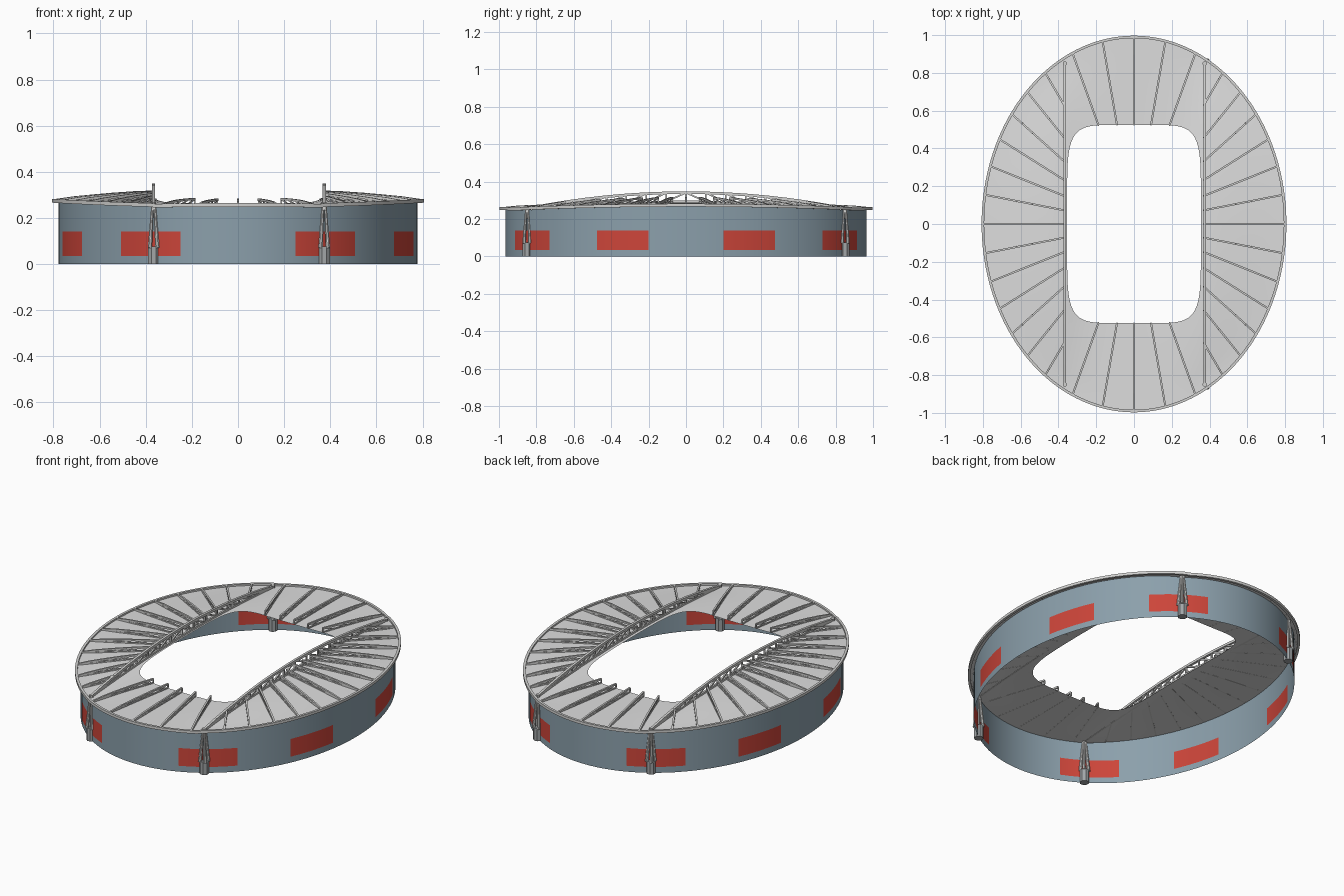
import bpy
import bmesh
from math import sin, cos, radians, sqrt, pi
from mathutils import Matrix, Vector

if "Cube" in bpy.data.objects:
    bpy.data.objects.remove(bpy.data.objects["Cube"])

RIM_X, RIM_Y = 0.8, 0.99
WALL_X, WALL_Y = 0.778, 0.965
HOLE_X, HOLE_Y = 0.354, 0.525
TRUSS_X, TRUSS_Y = 0.37, 0.85
SHIFT = 0.004  # the trusses sit slightly towards +x


def material(name, rgb):
    m = bpy.data.materials.new(name)
    m.use_nodes = True
    m.diffuse_color = (*rgb, 1)
    m.node_tree.nodes["Principled BSDF"].inputs["Base Color"].default_value = (*rgb, 1)
    return m


WALL = material("blue grey cladding", (0.26, 0.35, 0.41))
RED = material("red panel", (0.61, 0.06, 0.042))
ROOF = material("light grey roof", (0.73, 0.73, 0.73))
STEEL = material("pale grey steel", (0.64, 0.64, 0.63))
PIER = material("grey concrete", (0.36, 0.38, 0.39))


def finish(name, bm, mats, smooth=False):
    mesh = bpy.data.meshes.new(name)
    bm.normal_update()
    bm.to_mesh(mesh)
    bm.free()
    for m in mats:
        mesh.materials.append(m)
    ob = bpy.data.objects.new(name, mesh)
    bpy.context.collection.objects.link(ob)
    if smooth:
        bpy.ops.object.select_all(action="DESELECT")
        ob.select_set(True)
        bpy.context.view_layer.objects.active = ob
        bpy.ops.object.shade_smooth_by_angle(angle=radians(30))


def bar(bm, a, b, r, r_end=None, sides=4):
    """Straight bar between two points, with a flat side upwards."""
    a, b = Vector(a), Vector(b)
    made = bmesh.ops.create_cone(bm, cap_ends=True, segments=sides, radius1=r,
                                 radius2=r if r_end is None else r_end,
                                 depth=(b - a).length)
    turn = (b - a).to_track_quat("Z", "Y").to_matrix().to_4x4()
    turn.translation = (a + b) / 2
    bmesh.ops.transform(bm, matrix=turn @ Matrix.Rotation(pi / sides, 4, "Z"),
                        verts=made["verts"])


def grid(bm, rows):
    """Closed rings of points joined by quads; returns faces by ring."""
    rings = [[bm.verts.new(p) for p in row] for row in rows]
    bands = []
    for low, high in zip(rings, rings[1:]):
        n = len(low)
        bands.append([bm.faces.new((low[i], low[(i + 1) % n], high[(i + 1) % n], high[i]))
                      for i in range(n)])
    return bands


def arch_z(y):
    return 0.25 + 0.039 * max(0, 1 - (y / TRUSS_Y) ** 2)


def roof_z(x, y):
    ax = abs(x)
    if ax < TRUSS_X:
        return 0.254 + (arch_z(y) - 0.254) * (ax / TRUSS_X) ** 3
    edge = RIM_X * sqrt(max(0, 1 - (y / RIM_Y) ** 2))
    f = min(1, (ax - TRUSS_X) / max(edge - TRUSS_X, 0.001)) ** 2
    rim = 0.249 + 0.023 * (ax / RIM_X) ** 2
    return arch_z(y) * (1 - f) + rim * f


def on_roof(x, y, lift=0):
    return Vector((x, y, roof_z(x, y) + lift))


def hole_point(t):
    # rounded rectangle along the ray through the matching rim point
    dx, dy = RIM_X * cos(t), RIM_Y * sin(t)
    k = (abs(dx / HOLE_X) ** 6 + abs(dy / HOLE_Y) ** 6) ** (-1 / 6)
    return dx * k, dy * k


# Oval outer wall, with red panels on chosen angular spans
marks = [0, 12, 29.5, 49.2, 71.3, 90]
quarter = [a + (b - a) * i / 6 for a, b in zip(marks, marks[1:]) for i in range(6)]
angles = (quarter + [180 - a for a in [90] + quarter[:0:-1]]
          + [180 + a for a in quarter] + [360 - a for a in [90] + quarter[:0:-1]])
oval = [(WALL_X * cos(radians(a)), WALL_Y * sin(radians(a))) for a in angles]
bm = bmesh.new()
rows = [[(x, y, z) for x, y in oval] for z in (0, 0.035, 0.14)]
rows.append([on_roof(x, y, -0.003) for x, y in oval])
for f in grid(bm, rows)[1]:
    y = abs(f.calc_center_median().y)
    f.material_index = int(0.2 < y < 0.475 or 0.73 < y < 0.914)
finish("outer_wall", bm, [WALL, RED], smooth=True)

# Roof sheet from the rim to the central opening
N = 192
turns = [2 * pi * i / N for i in range(N)]
bm = bmesh.new()
rows = []
for j in range(9):
    f, row = j / 8, []
    for t in turns:
        hx, hy = hole_point(t)
        row.append(on_roof(RIM_X * cos(t) * (1 - f) + hx * f,
                           RIM_Y * sin(t) * (1 - f) + hy * f))
    rows.append(row)
grid(bm, rows)
finish("roof", bm, [ROOF], smooth=True)

# Square edge beam around the roof
bm = bmesh.new()
rings = []
for out, lift in ((1, -1), (1, 1), (-1, 1), (-1, -1), (1, -1)):
    rings.append([((RIM_X + 0.007 * out) * cos(t), (RIM_Y + 0.007 * out) * sin(t),
                   roof_z(RIM_X * cos(t), RIM_Y * sin(t)) + 0.008 * lift + 0.002)
                  for t in turns])
grid(bm, rings)
bmesh.ops.remove_doubles(bm, verts=bm.verts, dist=0.00001)
finish("roof_rim", bm, [STEEL], smooth=True)

# Radial rib trusses: dense on the long sides, wider spaced at the ends
bm = bmesh.new()
rib_angles = []
for side in (0, 180):
    rib_angles += [side + 9 * k for k in range(-6, 7)]
    rib_angles += [side + 90 + 12 * k for k in range(-2, 3)]
for a in rib_angles:
    t = radians(a)
    ox, oy = RIM_X * cos(t), RIM_Y * sin(t)
    if abs(sin(t)) > 0.9:
        ix, iy = hole_point(t)
    else:
        ix, iy = TRUSS_X * (1 if ox > 0 else -1), oy * TRUSS_X / abs(ox)
    steps = 5
    low, top = [], []
    for j in range(steps + 1):
        f = j / steps
        x, y = ox + (ix - ox) * f, oy + (iy - oy) * f
        low.append(on_roof(x, y, 0.003))
        top.append(on_roof(x, y, 0.004 + 0.021 * sqrt(f)))
    for j in range(steps):
        bar(bm, low[j], low[j + 1], 0.005)
        bar(bm, top[j], top[j + 1], 0.007)
        bar(bm, low[j], top[j + 1], 0.004)
    bar(bm, low[-1], top[-1], 0.005)
finish("roof_ribs", bm, [STEEL])

# Two long arched trusses beside the opening
for name, x in (("left_main_truss", SHIFT + TRUSS_X), ("right_main_truss", SHIFT - TRUSS_X)):
    bm = bmesh.new()
    n = 16
    low, top = [], []
    for j in range(n + 1):
        y = -TRUSS_Y + 2 * TRUSS_Y * j / n
        low.append(Vector((x, y, arch_z(y) + 0.004)))
        top.append(Vector((x, y, 0.256 + 0.085 * (1 - (y / TRUSS_Y) ** 2))))
    for j in range(n):
        bar(bm, low[j], low[j + 1], 0.008)
        bar(bm, top[j], top[j + 1], 0.01)
        a, b = (low[j], top[j + 1]) if j < n / 2 else (top[j], low[j + 1])
        bar(bm, a, b, 0.006)
        if j:
            bar(bm, low[j], top[j], 0.006)
    finish(name, bm, [STEEL])

# Four supports: octagonal pier with struts meeting under each truss end
for end, sy in (("front", -1), ("back", 1)):
    for hand, sx in (("left", 1), ("right", -1)):
        x, y = SHIFT + sx * TRUSS_X, sy * TRUSS_Y
        bm = bmesh.new()
        bar(bm, (x, y, 0), (x, y, 0.075), 0.026, sides=8)
        finish(f"{end}_{hand}_pier", bm, [PIER])
        bm = bmesh.new()
        for dx in (-1, 1):
            for dy in (-1, 1):
                bar(bm, (x + dx * 0.016, y + dy * 0.016, 0.07),
                    (x + dx * 0.005, y + dy * 0.005, 0.25), 0.01, 0.006, sides=8)
        bar(bm, (x, y, 0.235), (x, y, 0.266), 0.012, sides=8)
        finish(f"{end}_{hand}_struts", bm, [STEEL], smooth=True)
